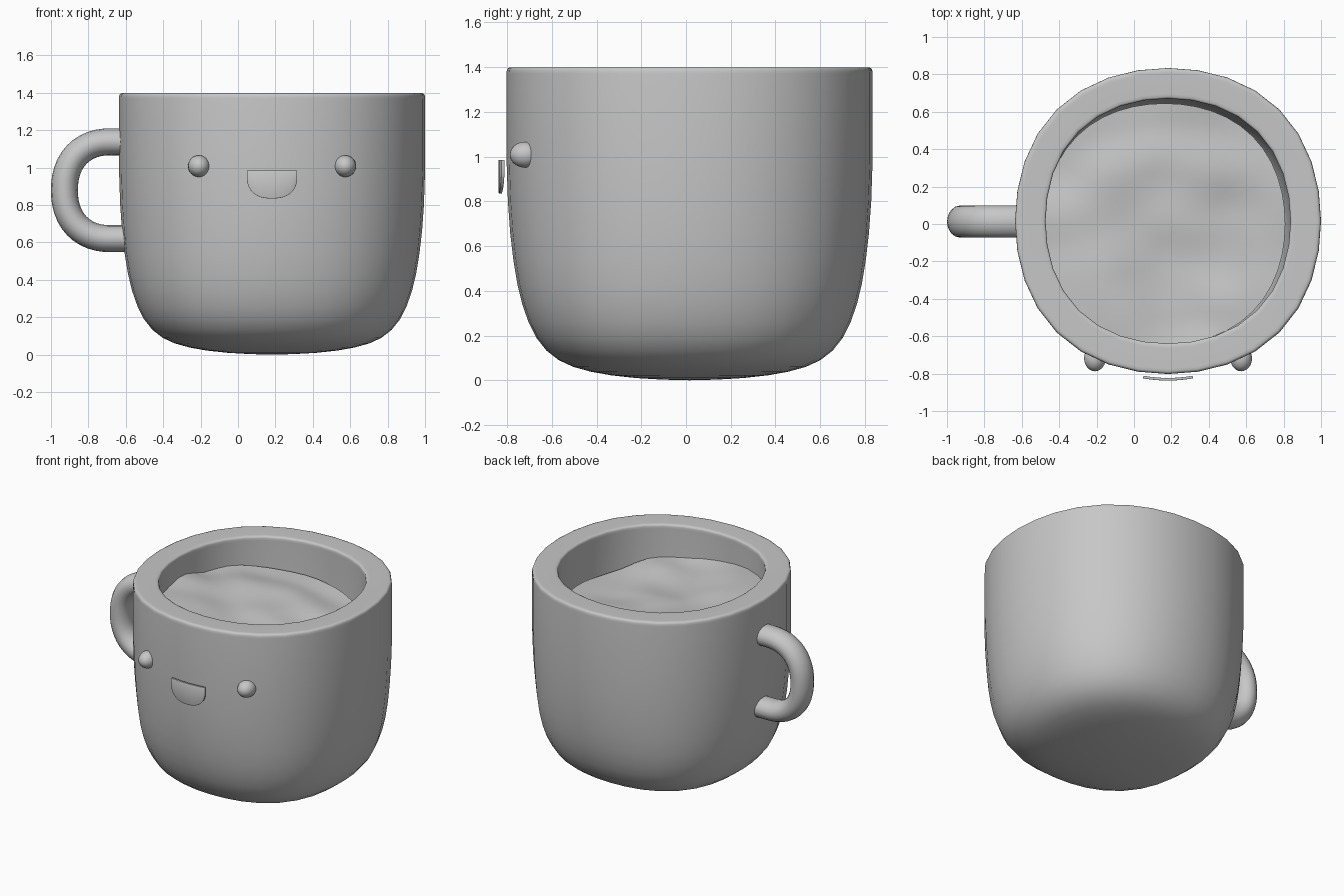
import bpy, bmesh, math
from mathutils import Vector, noise

old = bpy.data.objects.get("Cube")
if old:
    bpy.data.objects.remove(old, do_unlink=True)

CENTER = Vector((0.182, 0.016, 0))   # cup axis

clay = bpy.data.materials.new("plain_grey")
clay.use_nodes = True
clay.diffuse_color = (0.57, 0.57, 0.57, 1)
clay.node_tree.nodes["Principled BSDF"].inputs["Base Color"].default_value = (0.57, 0.57, 0.57, 1)


def finish(obj, angle=40):
    obj.data.materials.append(clay)
    bpy.ops.object.select_all(action="DESELECT")
    obj.select_set(True)
    bpy.context.view_layer.objects.active = obj
    bpy.ops.object.shade_smooth_by_angle(angle=math.radians(angle))
    return obj


def mesh_object(name, bm, location=(0, 0, 0)):
    bmesh.ops.recalc_face_normals(bm, faces=bm.faces)
    mesh = bpy.data.meshes.new(name)
    bm.to_mesh(mesh)
    bm.free()
    obj = bpy.data.objects.new(name, mesh)
    obj.location = location
    bpy.context.collection.objects.link(obj)
    return obj


def square_off(bm):
    """Push the diagonals out a little, more towards the base."""
    for v in bm.verts:
        amount = 0.015 + 0.015 * max(0, 1 - v.co.z / 0.7)
        grow = 1 + amount * (1 - math.cos(4 * math.atan2(v.co.y, v.co.x)))
        v.co.x *= grow
        v.co.y *= grow


# Cup: one lathed profile, outside from the base up, over the rim and down inside
profile = [(0, 0), (0.12, 0.003), (0.24, 0.01), (0.35, 0.022), (0.44, 0.038),
           (0.52, 0.06), (0.585, 0.09), (0.64, 0.133), (0.685, 0.19), (0.72, 0.26),
           (0.748, 0.34), (0.77, 0.43), (0.788, 0.54), (0.802, 0.66), (0.812, 0.8),
           (0.818, 0.98), (0.818, 1.37), (0.817, 1.384), (0.813, 1.394), (0.804, 1.398),
           (0.79, 1.398), (0.68, 1.398), (0.665, 1.397), (0.658, 1.393), (0.655, 1.384),
           (0.655, 1.37), (0.655, 0.8), (0.62, 0.45), (0.5, 0.25), (0, 0.17)]
bm = bmesh.new()
verts = [bm.verts.new((0, r, z)) for r, z in profile]
edges = [bm.edges.new(pair) for pair in zip(verts, verts[1:])]
bmesh.ops.spin(bm, geom=verts + edges, axis=(0, 0, 1), cent=(0, 0, 0),
               steps=32, angle=math.tau)
bmesh.ops.remove_doubles(bm, verts=bm.verts, dist=0.0005)
square_off(bm)
finish(mesh_object("cup", bm, CENTER), 60)

# Drink: tilted wavy disc inside the cup
bm = bmesh.new()
rings, sides = 18, 48
rows = []
for i in range(1, rings + 1):
    row = []
    for k in range(sides):
        a = math.tau * k / sides
        x, y = (0.645 * i / rings * f(a) for f in (math.cos, math.sin))
        wave = 0.035 * noise.noise(Vector((x * 3, y * 4, 0.4)))
        row.append(bm.verts.new((x, y, 1.175 - 0.09 * x - 0.03 * y + wave)))
    rows.append(row)
bm.faces.new(rows[0])
for inner, outer in zip(rows, rows[1:]):
    for k in range(sides):
        n = (k + 1) % sides
        bm.faces.new((inner[k], outer[k], outer[n], inner[n]))
square_off(bm)
finish(mesh_object("drink", bm, CENTER + Vector((-0.018, -0.016, 0))), 80)

# Handle: slightly squared half-round tube with straight ends entering the wall
curve = bpy.data.curves.new("handle", "CURVE")
curve.dimensions = "3D"
curve.bevel_depth = 0.072
curve.bevel_resolution = 6
curve.use_fill_caps = True
path = [(-0.57, 1.137)]
for k in range(25):
    a = math.pi / 2 + math.pi * k / 24
    c, s = math.cos(a), math.sin(a)
    soft = (abs(c) ** 2.25 + abs(s) ** 2.25) ** (-1 / 2.25)
    path.append((-0.68 + 0.248 * soft * c, 0.879 + 0.259 * soft * s))
path.append((-0.57, 0.62))
spline = curve.splines.new("POLY")
spline.points.add(len(path) - 1)
for point, (x, z) in zip(spline.points, path):
    point.co = (x, 0, z, 1)
handle = bpy.data.objects.new("handle", curve)
bpy.context.collection.objects.link(handle)
handle.scale.y = 1.2
handle.location.y = 0.013
bpy.ops.object.select_all(action="DESELECT")
handle.select_set(True)
bpy.context.view_layer.objects.active = handle
bpy.ops.object.convert(target="MESH")
finish(bpy.context.object)

# Eyes: beads sunk into the wall
for side, name in ((-1, "right_eye"), (1, "left_eye")):
    bm = bmesh.new()
    bmesh.ops.create_uvsphere(bm, u_segments=24, v_segments=16, radius=0.058)
    eye = finish(mesh_object(name, bm, (CENTER.x + side * 0.391, -0.718, 1.008)))
    eye.scale.y = 1.2

# Mouth: thin half-oval plate, gently bowed
bm = bmesh.new()
columns = []
for k in range(25):
    t = -math.cos(math.pi * k / 24)
    y = -0.837 + 0.012 * t * t
    drop = 0.045 + 0.105 * (1 - abs(t) ** 2.6) ** 0.5
    columns.append([bm.verts.new((0.134 * t, y, 0.985 - d)) for d in (0, drop)])
for a, b in zip(columns, columns[1:]):
    bm.faces.new((a[0], a[1], b[1], b[0]))
mouth = mesh_object("mouth", bm, (CENTER.x, 0, 0))
solid = mouth.modifiers.new("thickness", "SOLIDIFY")
solid.thickness = 0.014
solid.offset = -1 if mouth.data.polygons[0].normal.y < 0 else 1
bevel = mouth.modifiers.new("soft_edge", "BEVEL")
bevel.width = 0.004
bevel.segments = 2
finish(mouth)
